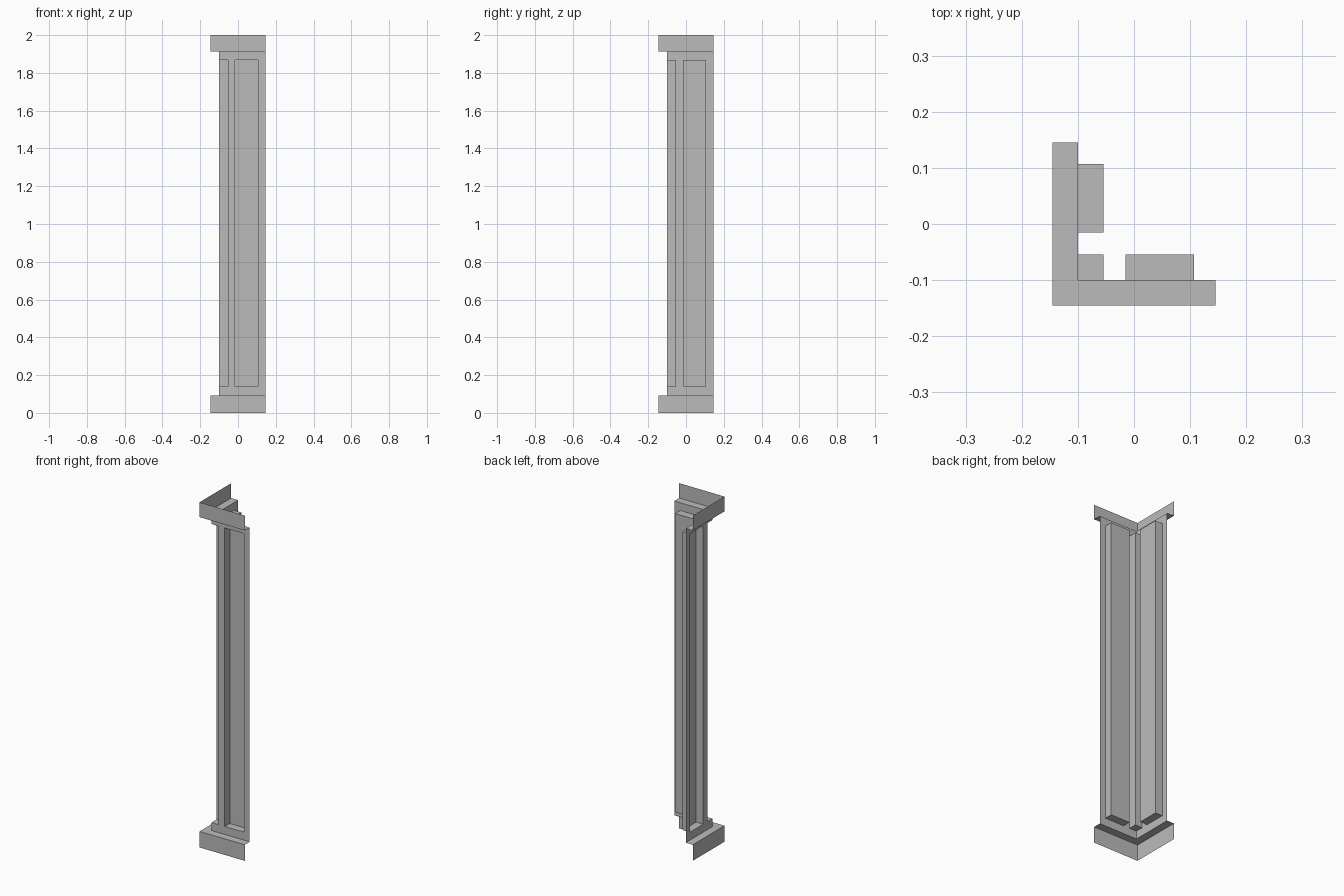
import bpy
import bmesh

cube = bpy.data.objects.get("Cube")
if cube:
    bpy.data.objects.remove(cube, do_unlink=True)

stone = bpy.data.materials.new("grey_stone")
stone.use_nodes = True
grey = (0.5, 0.5, 0.5, 1)
stone.diffuse_color = grey
stone.node_tree.nodes["Principled BSDF"].inputs["Base Color"].default_value = grey

END, OUTER, SHAFT, INNER = 0.145, -0.145, -0.10, -0.054
PANEL_A, PANEL_B = -0.015, 0.107
BASE_TOP, PANEL_LOW, PANEL_HIGH, CAP_LOW, TOP = 0.093, 0.139, 1.869, 1.914, 2.0


def corner(d):
    """L-shaped plan line around the corner, at depth d."""
    return [(d, END), (d, d), (END, d)]


def wall(bm, path, low, high):
    for (ax, ay), (bx, by) in zip(path, path[1:]):
        bm.faces.new([bm.verts.new(p) for p in
                      ((ax, ay, low), (bx, by, low), (bx, by, high), (ax, ay, high))])


def ledge(bm, outline, z, up):
    verts = [bm.verts.new((x, y, z)) for x, y in outline]
    bm.faces.new(verts if up else verts[::-1])


def finish(bm, name):
    bmesh.ops.remove_doubles(bm, verts=bm.verts, dist=0.0005)
    mesh = bpy.data.meshes.new(name)
    bm.to_mesh(mesh)
    bm.free()
    mesh.materials.append(stone)
    bpy.context.collection.objects.link(bpy.data.objects.new(name, mesh))


# Plinth and cap: open outer walls with one ledge meeting the shaft
ring = corner(OUTER) + corner(SHAFT)[::-1]
for name, low, high, ledge_z, up in (("plinth", 0, BASE_TOP, BASE_TOP, True),
                                     ("cap", CAP_LOW, TOP, CAP_LOW, False)):
    bm = bmesh.new()
    wall(bm, corner(OUTER), low, high)
    ledge(bm, ring, ledge_z, up)
    finish(bm, name)

# Shaft: plain bands at both ends, recessed panels and a notched corner between
bm = bmesh.new()
wall(bm, corner(SHAFT), BASE_TOP, PANEL_LOW)
wall(bm, corner(SHAFT), PANEL_HIGH, CAP_LOW)
half = [(INNER, INNER), (INNER, SHAFT), (PANEL_A, SHAFT), (PANEL_A, INNER),
        (PANEL_B, INNER), (PANEL_B, SHAFT), (END, SHAFT)]
mirrored = [(y, x) for x, y in half[:0:-1]]
wall(bm, mirrored + half, PANEL_LOW, PANEL_HIGH)

# Sills and heads of the recesses
for x0, x1, y0, y1 in ((SHAFT, INNER, SHAFT, INNER),
                       (PANEL_A, PANEL_B, SHAFT, INNER),
                       (SHAFT, INNER, PANEL_A, PANEL_B)):
    outline = [(x0, y0), (x1, y0), (x1, y1), (x0, y1)]
    ledge(bm, outline, PANEL_LOW, True)
    ledge(bm, outline, PANEL_HIGH, False)
finish(bm, "panelled_shaft")
